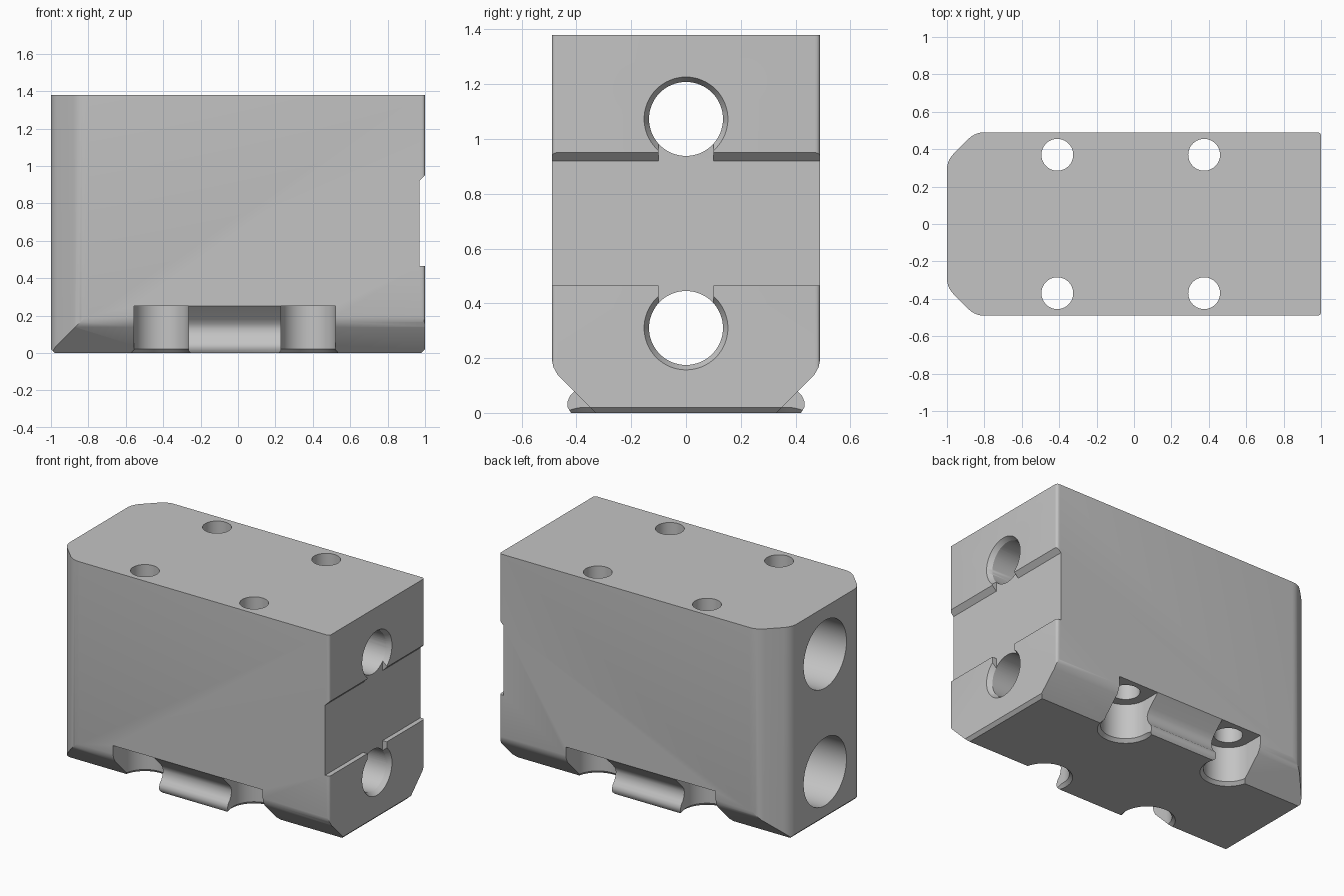
import bpy, bmesh
from math import radians
from mathutils import Vector, Matrix

if "Cube" in bpy.data.objects:
    bpy.data.objects.remove(bpy.data.objects["Cube"], do_unlink=True)


def make_object(name, bm):
    bmesh.ops.recalc_face_normals(bm, faces=bm.faces[:])
    mesh = bpy.data.meshes.new(name)
    bm.to_mesh(mesh)
    bm.free()
    obj = bpy.data.objects.new(name, mesh)
    bpy.context.collection.objects.link(obj)
    return obj


def prism(name, profile, axis, lo, hi):
    """Extrude a 2D profile along an axis (profile is xy, yz or xz)."""
    place = {"z": lambda a, b, t: (a, b, t),
             "x": lambda a, b, t: (t, a, b),
             "y": lambda a, b, t: (a, t, b)}[axis]
    bm = bmesh.new()
    face = bm.faces.new([bm.verts.new(place(a, b, lo)) for a, b in profile])
    ext = bmesh.ops.extrude_face_region(bm, geom=[face])
    move = Vector(place(0, 0, hi - lo))
    bmesh.ops.translate(bm, vec=move, verts=[v for v in ext["geom"] if isinstance(v, bmesh.types.BMVert)])
    return make_object(name, bm)


def cone(name, axis, start, length, r1, r2):
    """Cylinder or cone running from start along +x or +z."""
    bm = bmesh.new()
    bmesh.ops.create_cone(bm, cap_ends=True, segments=64, radius1=r1, radius2=r2, depth=length)
    bmesh.ops.translate(bm, vec=(0, 0, length / 2), verts=bm.verts)
    if axis == "x":
        bmesh.ops.rotate(bm, matrix=Matrix.Rotation(radians(90), 3, "Y"), verts=bm.verts)
    bmesh.ops.translate(bm, vec=start, verts=bm.verts)
    return make_object(name, bm)


def rounded(corners, steps=5):
    """Round each (x, y, size) corner with a short curve."""
    out = []
    n = len(corners)
    for i, (x, y, size) in enumerate(corners):
        p = Vector((x, y))
        before = p + (Vector(corners[i - 1][:2]) - p).normalized() * size
        after = p + (Vector(corners[(i + 1) % n][:2]) - p).normalized() * size
        for k in range(steps + 1):
            t = k / steps
            out.append(tuple(before * (1 - t) ** 2 + p * 2 * t * (1 - t) + after * t * t))
    return out


def cut(target, cutter):
    mod = target.modifiers.new("cut", "BOOLEAN")
    mod.operation = "DIFFERENCE"
    mod.solver = "EXACT"
    mod.object = cutter
    bpy.context.view_layer.objects.active = target
    bpy.ops.object.modifier_apply(modifier=mod.name)
    bpy.data.objects.remove(cutter, do_unlink=True)


# Main block with two broad chamfered corners
W, H = 0.49, 1.38
outline = [(-1, -0.34, 0.05), (-0.85, -W, 0.05), (1, -W, 0.02),
           (1, W, 0.02), (-0.85, W, 0.05), (-1, 0.34, 0.05)]
body = prism("bearing_block", rounded(outline), "z", 0, H)

SCREW_X, SCREW_Y = (-0.41, 0.375), 0.37
BORE_Z = (0.31, 1.073)

# Lower side chamfers, and the hooked rib between the screw pockets
chamfer = [(0.23, -0.1), (0.7, -0.1), (0.7, 0.2), (0.491, 0.2),
           (0.484, 0.167), (0.468, 0.138)]
hook = [(0.40, -0.02), (0.7, -0.02), (0.7, 0.46), (W, 0.25), (0.42, 0.18), (0.4, 0.155),
        (0.393, 0.13), (0.398, 0.1), (0.41, 0.076), (0.425, 0.06), (0.433, 0.04),
        (0.432, 0.02), (0.42, 0)]
# Keep the overhang inside the side wall only
hook[2:3] = [(0.7, 0.25)]
for s in (-1, 1):
    flip = lambda pts: [(s * y, z) for y, z in pts]
    cut(body, prism("chamfer_cutter", flip(chamfer), "x", -1.2, -0.45))
    cut(body, prism("chamfer_cutter", flip(chamfer), "x", 0.42, 1.2))
    cut(body, prism("hook_cutter", flip(hook), "x", -0.43, 0.4))

# Small chamfers along the bottom of both ends
for s in (-1, 1):
    tri = [(s * 0.96, -0.02), (s * 1.02, -0.02), (s * 1.02, 0.04)]
    cut(body, prism("end_cutter", tri, "y", -0.7, 0.7))

# Screw pockets, open to the sides, with through holes
for x in SCREW_X:
    for s in (-1, 1):
        y = s * SCREW_Y
        r = 0.146
        cut(body, prism("pocket_opening",
                        [(x - r, y), (x + r, y), (x + r, s * 0.7), (x - r, s * 0.7)], "z", -0.1, 0.25))
        cut(body, cone("pocket_cutter", "z", (x, y, -0.1), 0.35, r, r))
        cut(body, cone("pocket_flare", "z", (x, y, -0.02), 0.04, r + 0.04, r))
        cut(body, cone("screw_hole", "z", (x, y, 0.1), 1.5, 0.085, 0.085))

# Locating slot across one end, with one sloped edge
slot = [(0.97, 0.465), (1.1, 0.465), (1.1, 1.05), (0.97, 0.92)]
cut(body, prism("slot_cutter", slot, "y", -0.7, 0.7))

# Two stepped bores joined to the slot by short notches
for z in BORE_Z:
    cut(body, cone("bore_cutter", "x", (-1.1, 0, z), 1.9, 0.22, 0.22))
    cut(body, cone("exit_cutter", "x", (0.7, 0, z), 0.5, 0.135, 0.135))
    cut(body, cone("rim_cutter", "x", (0.97, 0, z), 0.06, 0.135, 0.171))
    mid = 0.69
    a, b = sorted((z, mid))
    cut(body, prism("notch_cutter", [(-0.1, a), (0.1, a), (0.1, b), (-0.1, b)], "x", 0.97, 1.1))

# Plain grey finish
grey = bpy.data.materials.new("light_grey")
grey.use_nodes = True
colour = (0.55, 0.55, 0.55, 1)
grey.diffuse_color = colour
grey.node_tree.nodes["Principled BSDF"].inputs["Base Color"].default_value = colour
body.data.materials.clear()
body.data.materials.append(grey)

bpy.ops.object.select_all(action="DESELECT")
body.select_set(True)
bpy.context.view_layer.objects.active = body
bpy.ops.object.shade_smooth_by_angle(angle=radians(30))
